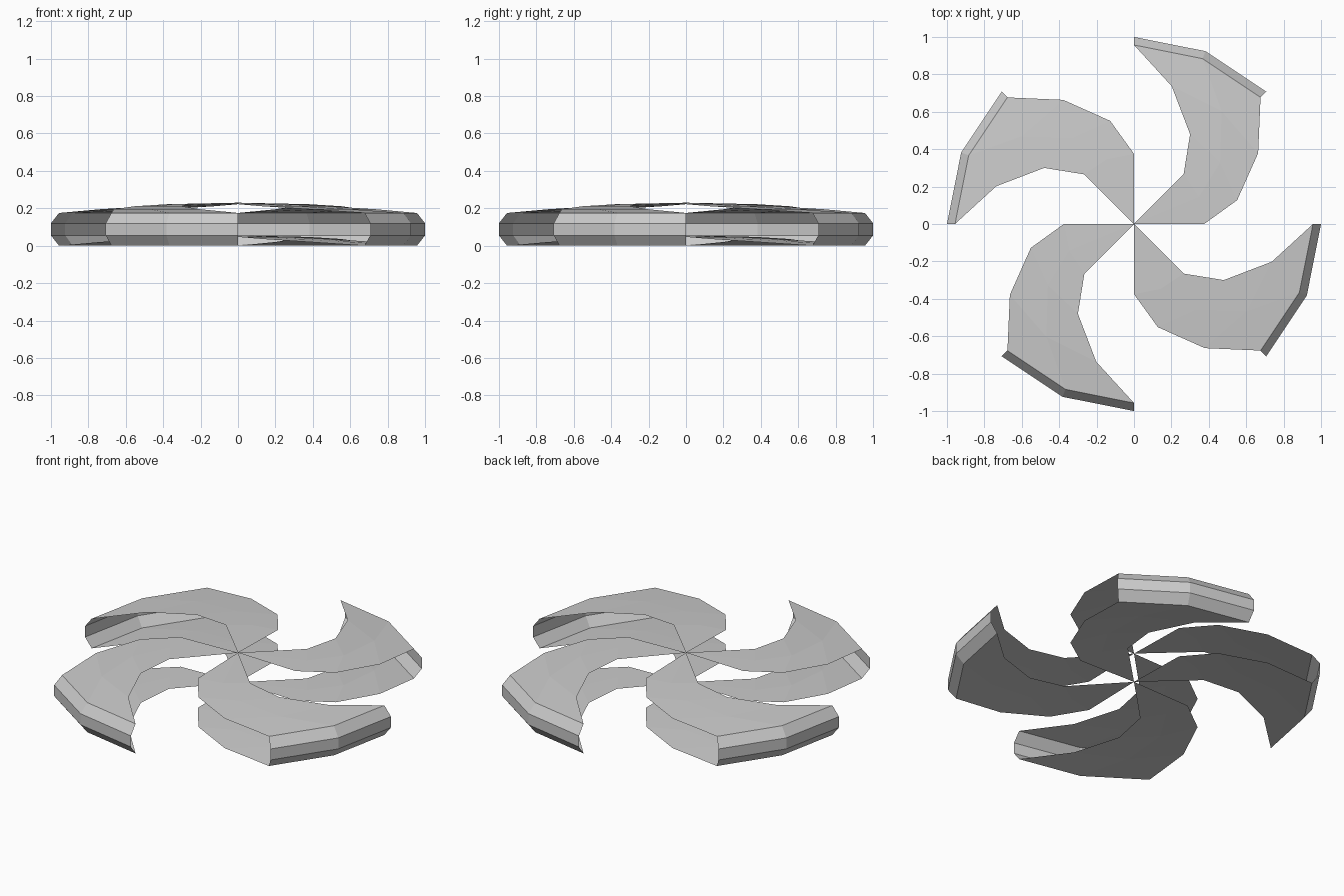
import bpy
import math

if "Cube" in bpy.data.objects:
    bpy.data.objects.remove(bpy.data.objects["Cube"])

# Cross-section from top centre, around the rim, to bottom centre: radius, height, twist in degrees
dome = [(0.0, 0.23, 0), (0.375, 0.222, 0), (0.566, 0.211, 13), (0.764, 0.195, 29.7), (0.957, 0.175, 45)]
rim = [(1.0, 0.12, 45), (1.0, 0.055, 45)]
dish = [(r, z - 0.175, t) for r, z, t in reversed(dome)]
profile = dome + rim + dish

STEPS = 2      # facets across one blade
SPAN = 45      # blade width in degrees


def make_blade(name, turn):
    """Open folded sheet: twisted domed top, bevelled rim, twisted underside."""
    verts, rows, faces = [], [], []
    for r, z, twist in profile:
        row = []
        for j in range(STEPS + 1):
            if r == 0 and j:
                row.append(row[0])
                continue
            a = math.radians(turn + twist + SPAN * j / STEPS)
            row.append(len(verts))
            verts.append((r * math.cos(a), r * math.sin(a), z))
        rows.append(row)
    for a, b in zip(rows, rows[1:]):
        for j in range(STEPS):
            quad = [a[j], b[j], b[j + 1], a[j + 1]]
            faces.append(list(dict.fromkeys(quad)))
    mesh = bpy.data.meshes.new(name)
    mesh.from_pydata(verts, [], faces)
    mesh.update()
    bpy.context.collection.objects.link(bpy.data.objects.new(name, mesh))


# Four blades around the centre
for k in range(4):
    make_blade(f"blade_{k + 1}", 90 * k)
